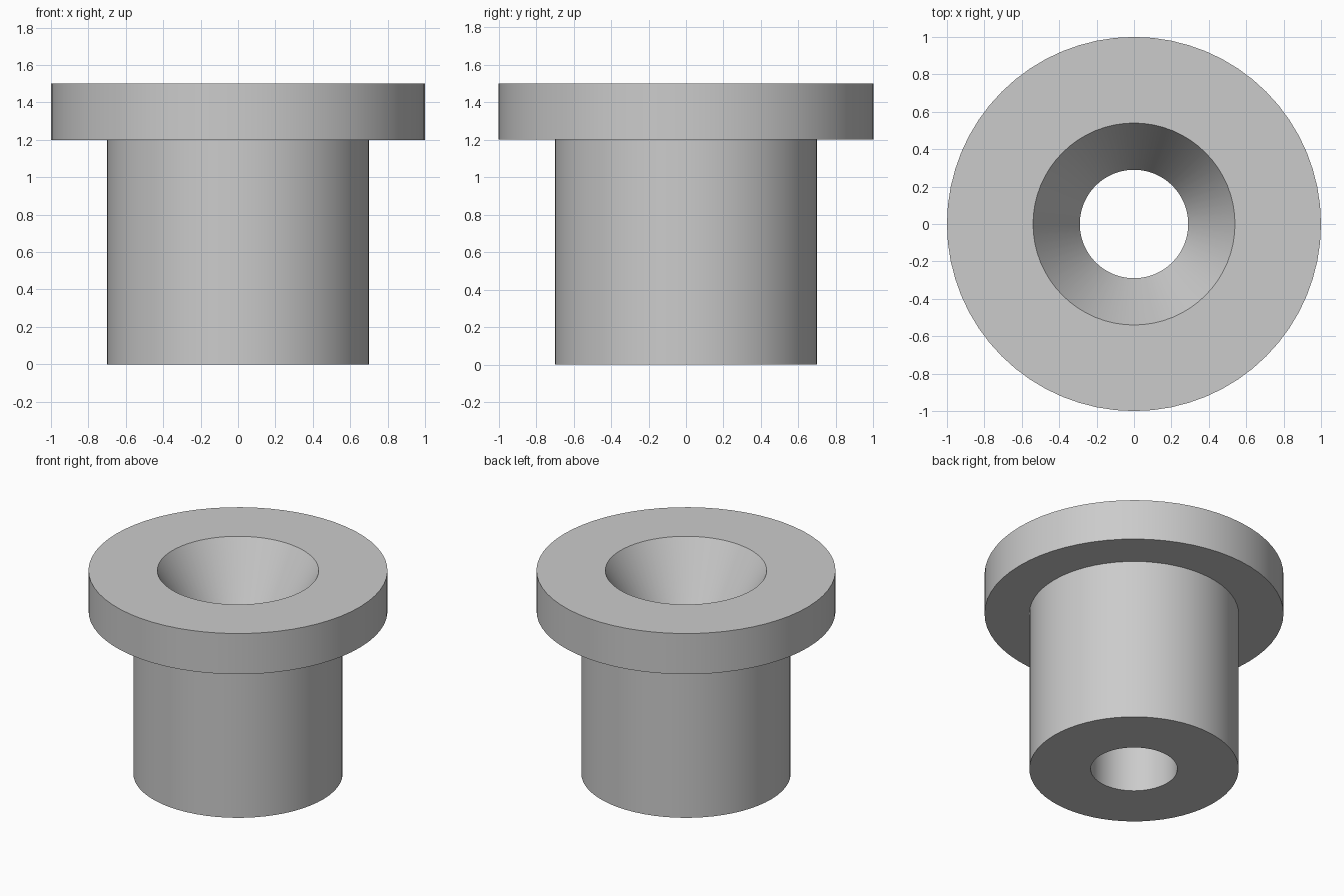
import bpy
import bmesh
import math

cube = bpy.data.objects.get("Cube")
if cube:
    bpy.data.objects.remove(cube, do_unlink=True)

SEGMENTS = 64

# Plain grey metal
grey = bpy.data.materials.new("grey_metal")
grey.use_nodes = True
colour = (0.6, 0.6, 0.6, 1.0)
grey.diffuse_color = colour
grey.node_tree.nodes["Principled BSDF"].inputs["Base Color"].default_value = colour

# Closed cross-section (radius, height): body, flange, countersink, bore
profile = [
    (0.29, 0.0), (0.70, 0.0), (0.70, 1.2), (1.0, 1.2),
    (1.0, 1.5), (0.54, 1.5), (0.29, 1.07),
]


def lathe(name, section, material):
    """Turn a closed section around the z axis."""
    bm = bmesh.new()
    verts = [bm.verts.new((r, 0, z)) for r, z in section]
    edges = [bm.edges.new((v, verts[(i + 1) % len(verts)]))
             for i, v in enumerate(verts)]
    bmesh.ops.spin(bm, geom=verts + edges, cent=(0, 0, 0), axis=(0, 0, 1),
                   angle=math.tau, steps=SEGMENTS, use_merge=False)
    bmesh.ops.remove_doubles(bm, verts=bm.verts, dist=0.0001)
    bmesh.ops.recalc_face_normals(bm, faces=bm.faces)
    mesh = bpy.data.meshes.new(name)
    bm.to_mesh(mesh)
    bm.free()
    mesh.materials.append(material)
    obj = bpy.data.objects.new(name, mesh)
    bpy.context.collection.objects.link(obj)
    return obj


bushing = lathe("flanged_bushing", profile, grey)

# Smooth round walls, crisp rims
bpy.ops.object.select_all(action="DESELECT")
bushing.select_set(True)
bpy.context.view_layer.objects.active = bushing
bpy.ops.object.shade_smooth_by_angle(angle=math.radians(25))
